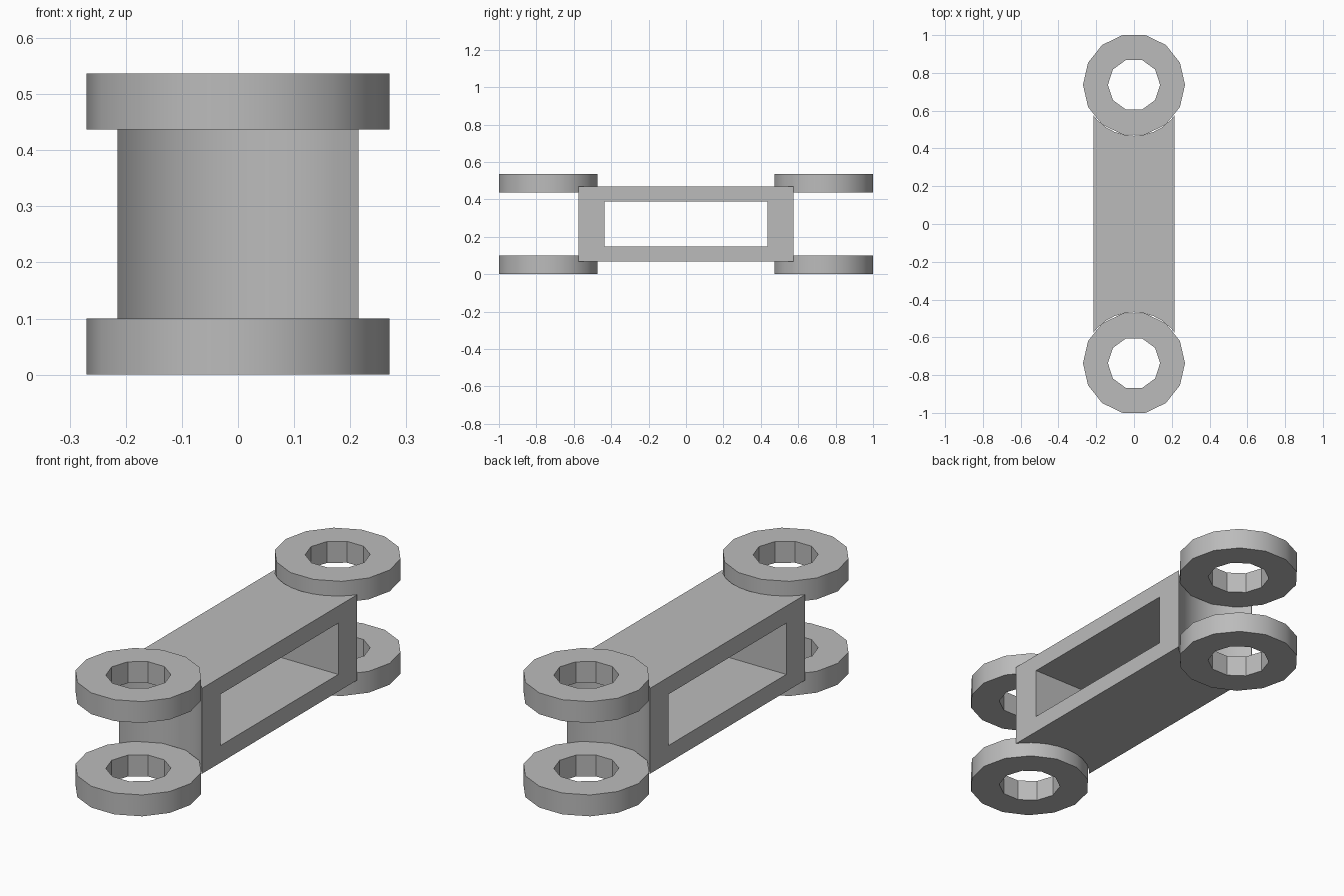
import bpy
import math

if "Cube" in bpy.data.objects:
    bpy.data.objects.remove(bpy.data.objects["Cube"], do_unlink=True)

GREY = (0.5, 0.5, 0.5)
metal = bpy.data.materials.new("grey metal")
metal.use_nodes = True
metal.diffuse_color = (*GREY, 1)
metal.node_tree.nodes["Principled BSDF"].inputs["Base Color"].default_value = (*GREY, 1)

PIN_Y = 0.737      # distance of each pin axis from the middle
RING_R = 0.27
RING_H = 0.1
HEIGHT = 0.537


def box(name, size, z):
    bpy.ops.mesh.primitive_cube_add(size=1, location=(0, 0, z))
    obj = bpy.context.object
    obj.name = name
    obj.scale = size
    bpy.ops.object.transform_apply(location=False, rotation=False, scale=True)
    return obj


def cylinder(name, sides, radius, depth, y, z):
    # Blender puts the first vertex on +y; turn it onto the x axis
    bpy.ops.mesh.primitive_cylinder_add(vertices=sides, radius=radius, depth=depth,
                                        location=(0, y, z), rotation=(0, 0, math.pi / 2))
    obj = bpy.context.object
    obj.name = name
    return obj


def cut(obj, cutter):
    mod = obj.modifiers.new("cut", 'BOOLEAN')
    mod.operation = 'DIFFERENCE'
    mod.solver = 'EXACT'
    mod.object = cutter
    bpy.context.view_layer.objects.active = obj
    bpy.ops.object.modifier_apply(modifier=mod.name)
    bpy.data.objects.remove(cutter, do_unlink=True)


def finish(obj):
    obj.data.materials.clear()
    obj.data.materials.append(metal)
    bpy.ops.object.select_all(action='DESELECT')
    obj.select_set(True)
    bpy.context.view_layer.objects.active = obj
    bpy.ops.object.shade_smooth_by_angle(angle=math.radians(30))


# Body: a beam with a window through its sides and a round hollow at each end
middle = HEIGHT / 2
body = box("link_body", (0.43, 1.4, 0.4), middle)
cut(body, box("window_cutter", (1, 0.87, 0.24), middle))
for side in (-1, 1):
    cut(body, cylinder("end_cutter", 32, RING_R, 1, side * PIN_Y, middle))
    # Remove the horn tips left beyond the hollow
    tip = box("tip_cutter", (1, 0.4, 1), middle)
    tip.location.y = side * 0.775
    cut(body, tip)
finish(body)

# Pin rings: an upper and a lower one at each end
for end, side in (("front", -1), ("back", 1)):
    for level, z in (("lower", RING_H / 2), ("upper", HEIGHT - RING_H / 2)):
        ring = cylinder(f"{end}_{level}_ring", 14, RING_R, RING_H, side * PIN_Y, z)
        cut(ring, cylinder("hole_cutter", 10, 0.138, 1, side * PIN_Y, z))
        finish(ring)
